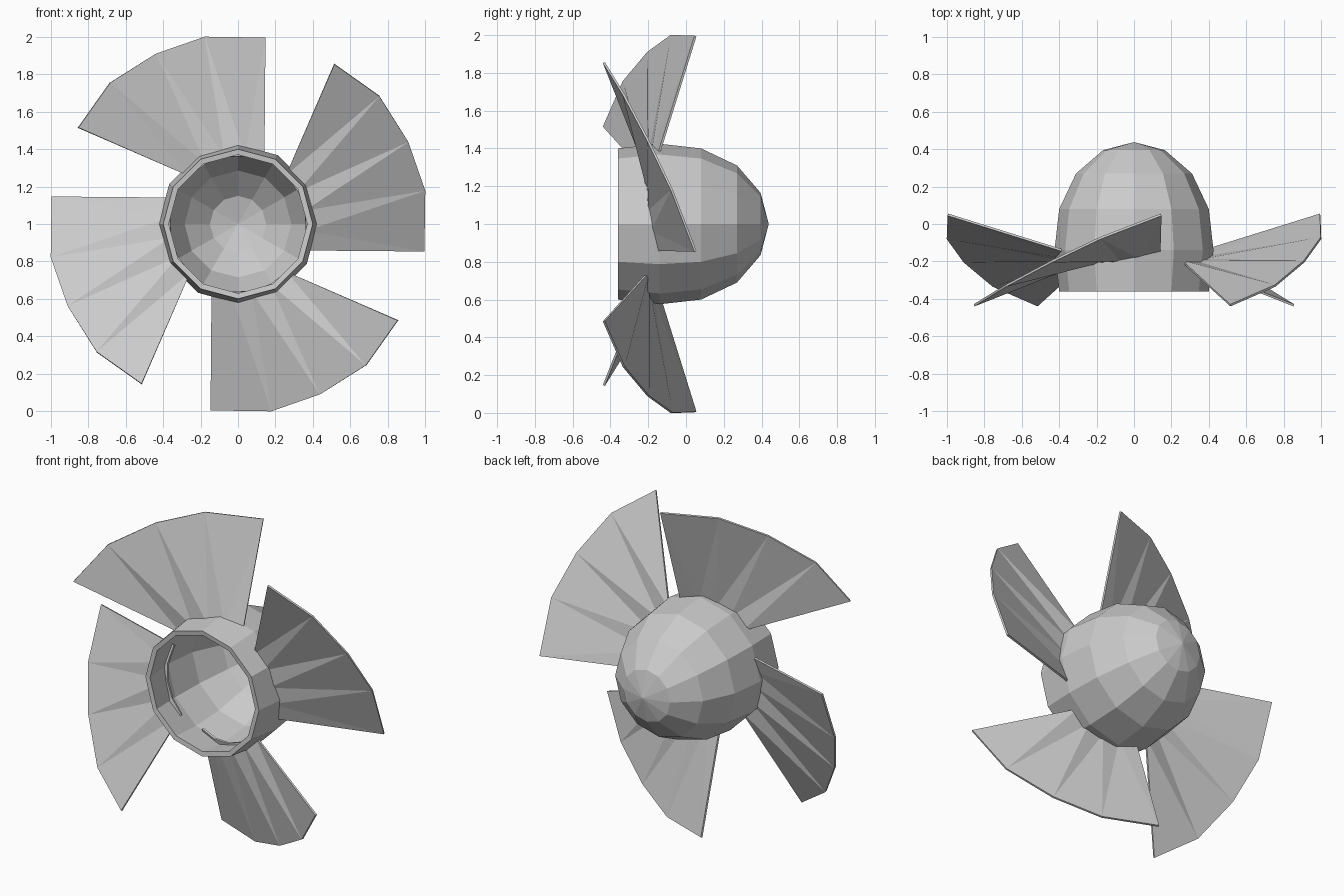
import bpy, bmesh
from math import sin, cos, radians, pi
from mathutils import Matrix, Vector

cube = bpy.data.objects.get("Cube")
if cube:
    bpy.data.objects.remove(cube, do_unlink=True)

CENTRE = Vector((0, 0, 1))

# Single grey metal
metal = bpy.data.materials.new("grey metal")
metal.use_nodes = True
colour = (0.6, 0.6, 0.6, 1)
metal.diffuse_color = colour
metal.node_tree.nodes["Principled BSDF"].inputs["Base Color"].default_value = colour


def make_object(name, bm, thickness, offset):
    mesh = bpy.data.meshes.new(name)
    bmesh.ops.recalc_face_normals(bm, faces=bm.faces)
    bm.to_mesh(mesh)
    bm.free()
    mesh.materials.append(metal)
    obj = bpy.data.objects.new(name, mesh)
    bpy.context.collection.objects.link(obj)
    shell = obj.modifiers.new("thickness", "SOLIDIFY")
    shell.thickness = thickness
    shell.offset = offset
    return obj


def polar(radius, degrees, y):
    """Point around the hub axis; angle measured from straight up towards +x."""
    a = radians(degrees)
    return CENTRE + Vector((radius * sin(a), y, radius * cos(a)))


# Hollow hub: a twelve-sided dome, open at the front
SIDES = 12
profile = [(0.40, -0.36), (0.425, -0.14), (0.40, 0.08), (0.31, 0.27), (0.165, 0.395)]
bm = bmesh.new()
rings = [[bm.verts.new(polar(r, 360 * i / SIDES, y)) for i in range(SIDES)]
         for r, y in profile]
tip = bm.verts.new(polar(0, 0, 0.438))
for i in range(SIDES):
    j = (i + 1) % SIDES
    for a, b in zip(rings, rings[1:]):
        bm.faces.new((a[i], a[j], b[j], b[i]))
    bm.faces.new((rings[-1][i], rings[-1][j], tip))
make_object("hub", bm, 0.03, -1)

# Fan blades: pleated sheets rooted through the hub wall
outer = [(0.145, 0.05, 0.995), (-0.18, -0.075, 1.0), (-0.44, -0.20, 0.91),
         (-0.685, -0.33, 0.755), (-0.855, -0.435, 0.515)]
root_depth = [-0.155, -0.18, -0.195, -0.20, -0.20]
for k in range(4):
    bm = bmesh.new()
    rim = [bm.verts.new(CENTRE + Vector(p)) for p in outer]
    root = [bm.verts.new(polar(0.365, 22.5 - 17 * i, y)) for i, y in enumerate(root_depth)]
    for i in range(4):
        bm.faces.new((rim[i], root[i], root[i + 1]))
        bm.faces.new((rim[i], root[i + 1], rim[i + 1]))
    bmesh.ops.rotate(bm, verts=bm.verts, cent=CENTRE,
                     matrix=Matrix.Rotation(k * pi / 2, 3, "Y"))
    make_object(f"blade_{k + 1}", bm, 0.012, 0)
